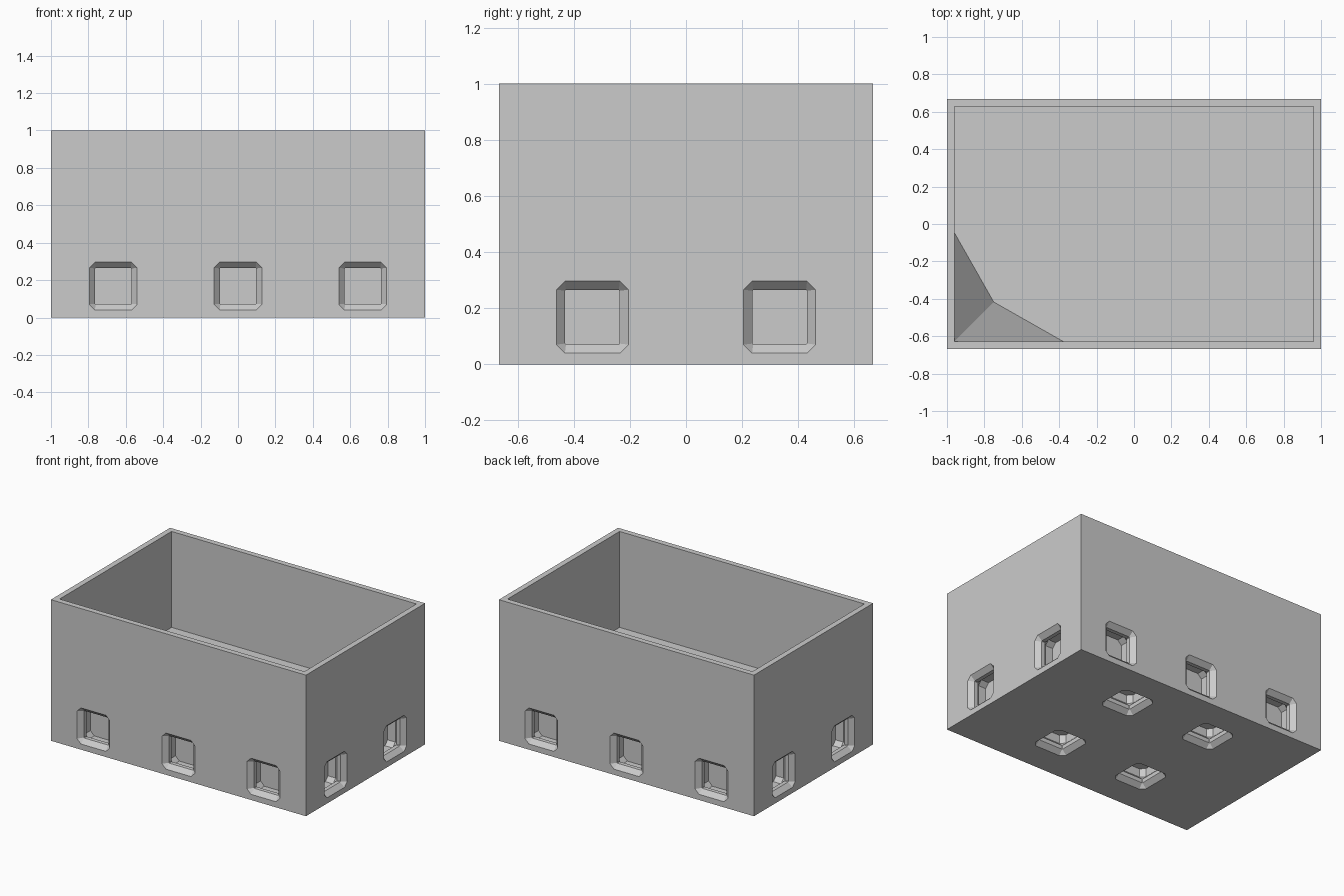
import bpy, bmesh, math
from mathutils import Matrix, Vector

if "Cube" in bpy.data.objects:
    bpy.data.objects.remove(bpy.data.objects["Cube"], do_unlink=True)

HALF_X, HALF_Y, HEIGHT = 1.0, 0.667, 1.0
WALL, FLOOR = 0.04, 0.32
PITCH = HALF_Y / 2          # half the spacing of the sockets

grey = bpy.data.materials.new("plain grey")
grey.use_nodes = True
grey.diffuse_color = (0.6, 0.6, 0.6, 1)
grey.node_tree.nodes["Principled BSDF"].inputs["Base Color"].default_value = (0.6, 0.6, 0.6, 1)


def add_box(bm, low, high):
    low, high = Vector(low), Vector(high)
    size = high - low
    matrix = Matrix.Translation((low + high) / 2) @ Matrix.Diagonal((*size, 1))
    bmesh.ops.create_cube(bm, size=1, matrix=matrix)


def finish(bm, name):
    bmesh.ops.recalc_face_normals(bm, faces=bm.faces[:])
    mesh = bpy.data.meshes.new(name)
    bm.to_mesh(mesh)
    bm.free()
    mesh.materials.append(grey)
    obj = bpy.data.objects.new(name, mesh)
    bpy.context.collection.objects.link(obj)
    return obj


# Socket: depth, half width and corner cut of each ring, from the mouth inwards
SOCKET = [(-0.02, 0.128, 0.03), (0, 0.128, 0.03), (0.032, 0.097, 0.003),
          (0.06, 0.097, 0.003), (0.09, 0.128, 0.03), (0.15, 0.128, 0.03)]


def add_socket(bm, centre, inward):
    matrix = Matrix.Translation(centre) @ Vector(inward).to_track_quat('Z', 'Y').to_matrix().to_4x4()
    rings = []
    for depth, half, cut in SOCKET:
        k = half - cut
        outline = [(half, -k), (half, k), (k, half), (-k, half),
                   (-half, k), (-half, -k), (-k, -half), (k, -half)]
        rings.append([bm.verts.new(matrix @ Vector((x, y, depth))) for x, y in outline])
    for a, b in zip(rings, rings[1:]):
        for i in range(len(a)):
            j = (i + 1) % len(a)
            bm.faces.new((a[i], a[j], b[j], b[i]))
    bm.faces.new(rings[0])
    bm.faces.new(rings[-1])


# Solid block
bm = bmesh.new()
add_box(bm, (-HALF_X, -HALF_Y, 0), (HALF_X, HALF_Y, HEIGHT))
box = finish(bm, "open_box")

# Cutter: the inside of the box and all sockets
bm = bmesh.new()
add_box(bm, (WALL - HALF_X, WALL - HALF_Y, FLOOR), (HALF_X - WALL, HALF_Y - WALL, HEIGHT + 0.1))
for side in (-1, 1):
    for column in (-1, 0, 1):
        add_socket(bm, (column * 2 * PITCH, side * HALF_Y, 0.168), (0, -side, 0))
    for row in (-1, 1):
        add_socket(bm, (side * HALF_X, row * PITCH, 0.168), (-side, 0, 0))
        add_socket(bm, (side * PITCH, row * PITCH, 0), (0, 0, 1))
cutter = finish(bm, "box_cutter")
cutter.hide_render = True

cut = box.modifiers.new("hollow", 'BOOLEAN')
cut.operation = 'DIFFERENCE'
cut.solver = 'EXACT'
cut.object = cutter
bpy.context.view_layer.objects.active = box
bpy.ops.object.modifier_apply(modifier=cut.name)
bpy.data.objects.remove(cutter, do_unlink=True)

# Corner brace: a steep spur from the floor up to the rim
bm = bmesh.new()
corner = Vector((WALL - HALF_X, WALL - HALF_Y, FLOOR))
base = [bm.verts.new(corner + Vector(p)) for p in
        ((0, 0, 0), (0.58, 0, 0), (0.21, 0.21, 0), (0, 0.58, 0))]
tip = bm.verts.new(corner + Vector((0, 0, HEIGHT - FLOOR - 0.01)))
bm.faces.new(base)
for i in range(4):
    bm.faces.new((base[i], base[(i + 1) % 4], tip))
finish(bm, "corner_brace")
